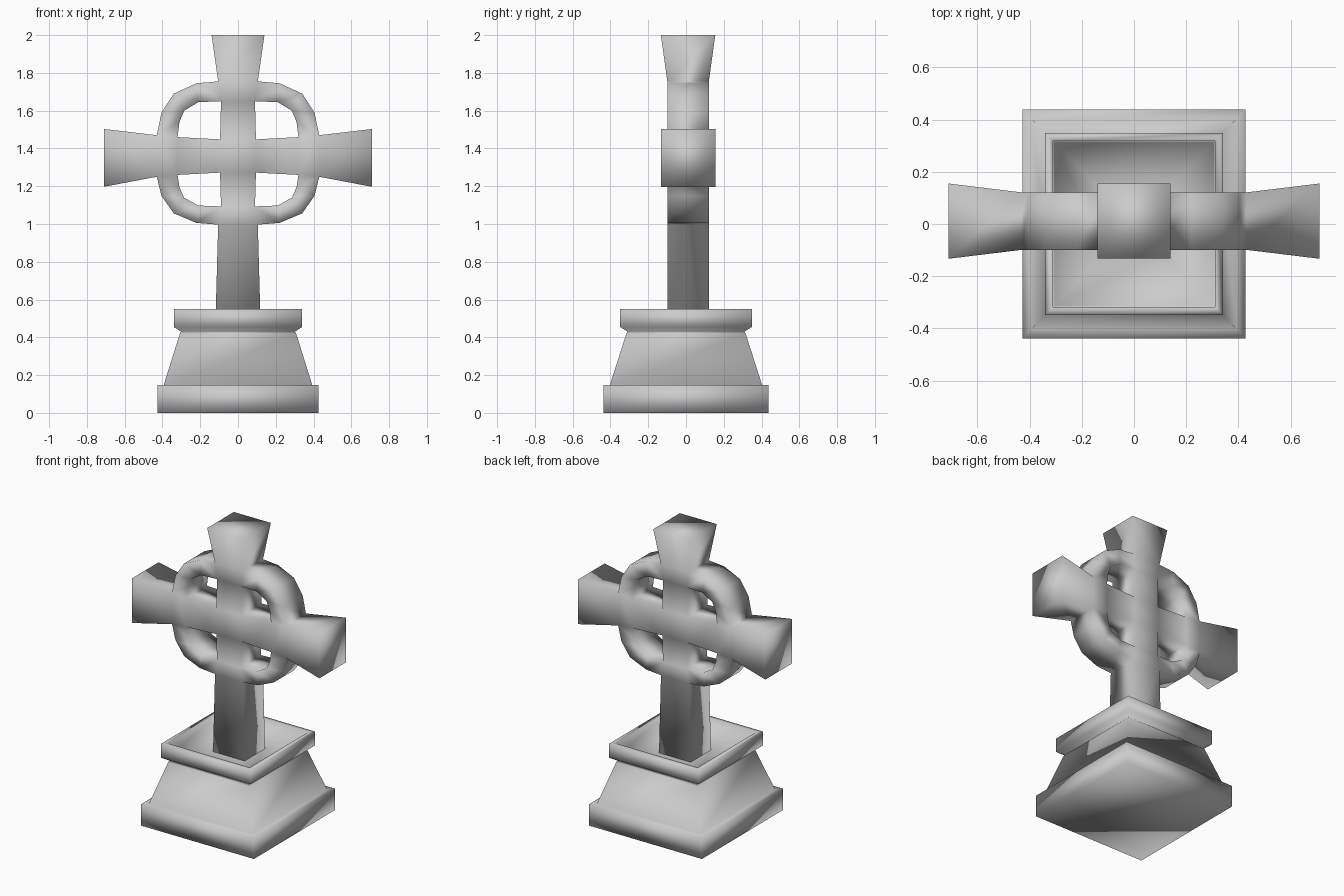
import bpy
import bmesh
from collections import Counter

cube = bpy.data.objects.get("Cube")
if cube:
    bpy.data.objects.remove(cube)

stone = bpy.data.materials.new("grey stone")
stone.use_nodes = True
colour = (0.6, 0.6, 0.6, 1)
stone.diffuse_color = colour
stone.node_tree.nodes["Principled BSDF"].inputs["Base Color"].default_value = colour


def finish(bm, name):
    """Turn a bmesh into a smooth-shaded stone object."""
    bmesh.ops.recalc_face_normals(bm, faces=bm.faces)
    for f in bm.faces:
        f.smooth = True
    mesh = bpy.data.meshes.new(name)
    bm.to_mesh(mesh)
    bm.free()
    mesh.materials.append(stone)
    obj = bpy.data.objects.new(name, mesh)
    bpy.context.collection.objects.link(obj)
    return obj


# Pedestal: square loops stacked along a profile, ending in a sunken top
profile = [(0.427, 0), (0.427, 0.148), (0.393, 0.148), (0.308, 0.42), (0.302, 0.43),
           (0.34, 0.455), (0.34, 0.55), (0.31, 0.55), (0.305, 0.46), (0.11, 0.46)]
bm = bmesh.new()
loops = [[bm.verts.new((sx * h, sy * h * 1.025, z))
          for sx, sy in ((-1, -1), (1, -1), (1, 1), (-1, 1))] for h, z in profile]
for a, b in zip(loops, loops[1:]):
    for i in range(4):
        j = (i + 1) % 4
        bm.faces.new((a[i], a[j], b[j], b[i]))
bm.faces.new(loops[0])
bm.faces.new(loops[-1])
finish(bm, "pedestal")

# Ringed cross: flat layout of quads (x, height from the crossing)
CENTRE, MID_Y, DEPTH, TIP_DEPTH = 1.36, 0.011, 0.11, 0.144
ring_out = [(0.105, 0.395), (0.22, 0.385), (0.34, 0.33), (0.405, 0.23), (0.43, 0.11)]
ring_in = [(0.09, 0.29), (0.21, 0.285), (0.285, 0.24), (0.31, 0.18), (0.32, 0.10)]
core = (0.095, 0.088)
arm = [core, ring_in[-1], ring_out[-1], (0.71, 0.153)]
top = [core, ring_in[0], ring_out[0], (0.14, 0.64)]
shaft = [core, ring_in[0], ring_out[0], (0.12, 0.98)]

quads = [[(-core[0], -core[1]), (core[0], -core[1]), core, (-core[0], core[1])]]
for s in (-1, 1):
    for (x0, h0), (x1, h1) in zip(arm, arm[1:]):
        quads.append([(s * x0, -h0), (s * x1, -h1), (s * x1, h1), (s * x0, h0)])
    limb = top if s > 0 else shaft
    for (x0, h0), (x1, h1) in zip(limb, limb[1:]):
        quads.append([(-x0, s * h0), (x0, s * h0), (x1, s * h1), (-x1, s * h1)])
    for t in (-1, 1):
        for i in range(4):
            corners = (ring_in[i], ring_in[i + 1], ring_out[i + 1], ring_out[i])
            quads.append([(s * x, t * h) for x, h in corners])

bm = bmesh.new()
cache = {}


def vert(p, side):
    """Shared vertex on the front or back sheet; three tips are thicker."""
    if (p, side) not in cache:
        x, h = p
        tip = abs(x) > 0.6 or h > 0.6
        if h < -0.16:
            h *= 0.92          # lower half of the ring is slightly flatter
        if abs(x) > 0.6:
            h -= 0.01
        y = MID_Y + side * (TIP_DEPTH if tip else DEPTH)
        cache[(p, side)] = bm.verts.new((x, y, CENTRE + h))
    return cache[(p, side)]


edges = Counter()
for q in quads:
    for side in (-1, 1):
        bm.faces.new([vert(p, side) for p in q])
    for a, b in zip(q, q[1:] + q[:1]):
        edges[tuple(sorted((a, b)))] += 1
# Walls around the outline and the four openings
for (a, b), uses in edges.items():
    if uses == 1:
        bm.faces.new((vert(a, -1), vert(b, -1), vert(b, 1), vert(a, 1)))
finish(bm, "ringed_cross")
